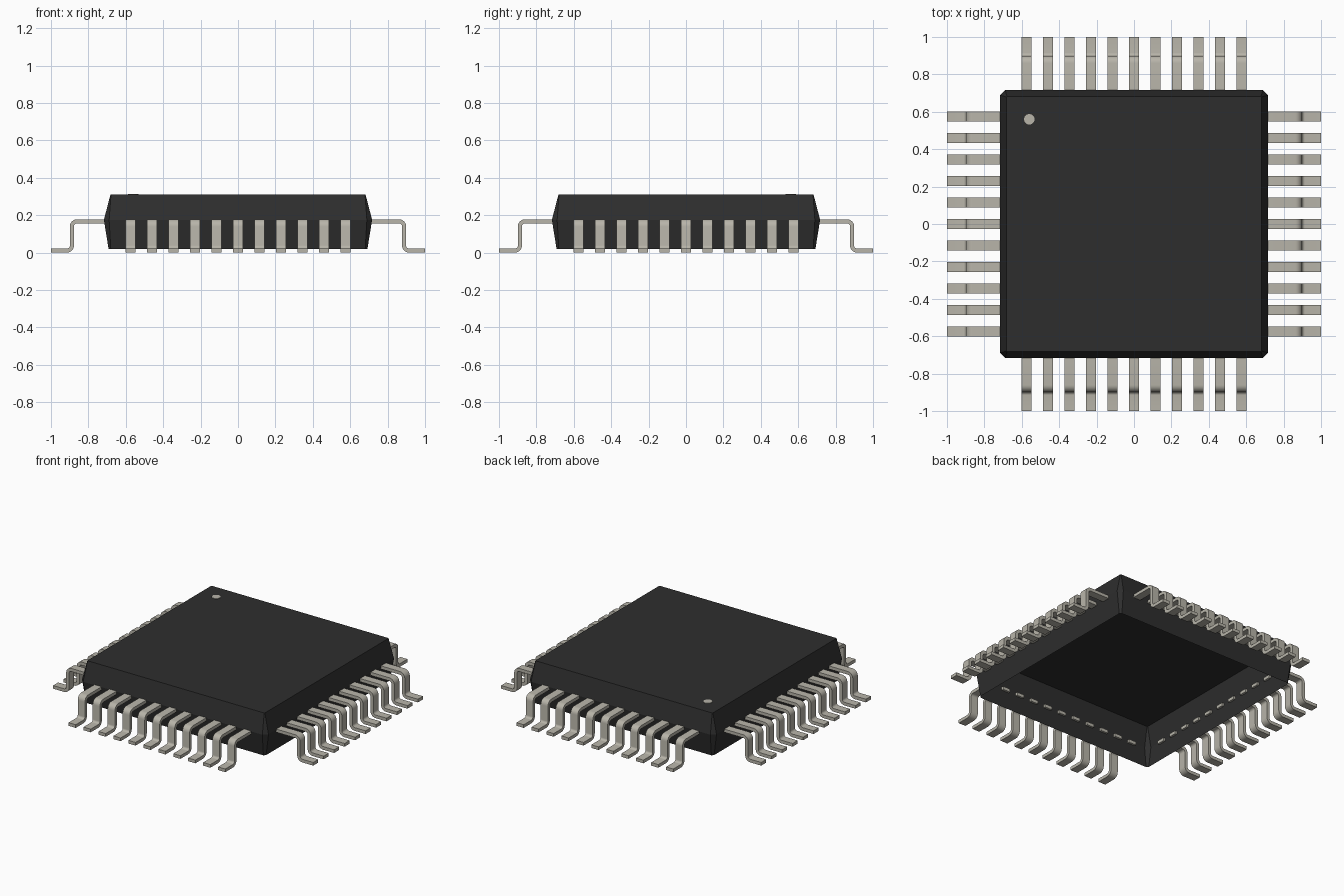
import bpy, bmesh, math
from mathutils import Matrix, Vector

cube = bpy.data.objects.get("Cube")
if cube:
    bpy.data.objects.remove(cube, do_unlink=True)


def material(name, rgb):
    m = bpy.data.materials.new(name)
    m.use_nodes = True
    m.diffuse_color = (*rgb, 1)
    m.node_tree.nodes["Principled BSDF"].inputs["Base Color"].default_value = (*rgb, 1)
    return m


BLACK = material("black plastic", (0.027, 0.027, 0.027))
METAL = material("tinned metal", (0.48, 0.46, 0.40))


def add_object(name, bm, mat):
    mesh = bpy.data.meshes.new(name)
    bm.to_mesh(mesh)
    bm.free()
    mesh.materials.append(mat)
    ob = bpy.data.objects.new(name, mesh)
    bpy.context.collection.objects.link(ob)
    return ob


# Package body: stacked square rings with cut corners, open underneath
def ring(bm, half, cut, z):
    a, b = half, half - cut
    pts = [(b, -a), (a, -b), (a, b), (b, a), (-b, a), (-a, b), (-a, -b), (-b, -a)]
    return [bm.verts.new((x, y, z)) for x, y in pts]


bm = bmesh.new()
rings = [ring(bm, *r) for r in ((0.692, 0.012, 0.02), (0.717, 0.028, 0.175), (0.682, 0.003, 0.31))]
for lo, hi in zip(rings, rings[1:]):
    for i in range(8):
        j = (i + 1) % 8
        bm.faces.new((lo[i], lo[j], hi[j], hi[i]))
bm.faces.new(rings[-1])
add_object("package_body", bm, BLACK)

# Pin one marker: thin round plate on the top
bm = bmesh.new()
bmesh.ops.create_cone(bm, cap_ends=True, segments=20, radius1=0.028, radius2=0.028,
                      depth=0.004, matrix=Matrix.Translation((-0.56, 0.56, 0.311)))
add_object("pin_one_marker", bm, METAL)

# Gull-wing lead profile: centre line (distance out, height) with its normal
THICK, WIDTH, PITCH, COUNT = 0.022, 0.055, 0.115, 11
TOP, FOOT, SHANK, RADIUS, STEPS = 0.167, 0.011, 0.888, 0.027, 6
line = [(0.70, TOP, 90)]
for i in range(STEPS + 1):      # shoulder bend
    a = 90 - 90 * i / STEPS
    r = math.radians(a)
    line.append((SHANK - RADIUS + RADIUS * math.cos(r), TOP - RADIUS + RADIUS * math.sin(r), a))
for i in range(STEPS + 1):      # ankle bend
    a = 90 * i / STEPS
    r = math.radians(a)
    line.append((SHANK + RADIUS - RADIUS * math.cos(r), FOOT + RADIUS - RADIUS * math.sin(r), a))
line.append((1.0, FOOT, 90))


def add_lead(bm, offset, turn):
    sections = []
    for d, z, a in line:
        n = Vector((0, math.cos(math.radians(a)), math.sin(math.radians(a)))) * THICK / 2
        c = Vector((offset, d, z))
        w = Vector((WIDTH / 2, 0, 0))
        sections.append([bm.verts.new(turn @ p) for p in (c - w - n, c + w - n, c + w + n, c - w + n)])
    for s, t in zip(sections, sections[1:]):
        for i in range(4):
            j = (i + 1) % 4
            bm.faces.new((s[i], s[j], t[j], t[i]))
    bm.faces.new(sections[0][::-1])
    bm.faces.new(sections[-1])


# One row of leads on each side
for k, side in enumerate(("back", "right", "front", "left")):
    # the model's left is +x, so a positive quarter turn from the back reaches its right (-x)
    turn = Matrix.Rotation(math.pi / 2 * k, 3, "Z")
    bm = bmesh.new()
    for i in range(COUNT):
        add_lead(bm, (i - (COUNT - 1) / 2) * PITCH, turn)
    bmesh.ops.recalc_face_normals(bm, faces=bm.faces)
    row = add_object(side + "_leads", bm, METAL)
    bpy.ops.object.select_all(action="DESELECT")
    row.select_set(True)
    bpy.context.view_layer.objects.active = row
    bpy.ops.object.shade_smooth_by_angle(angle=math.radians(35))
